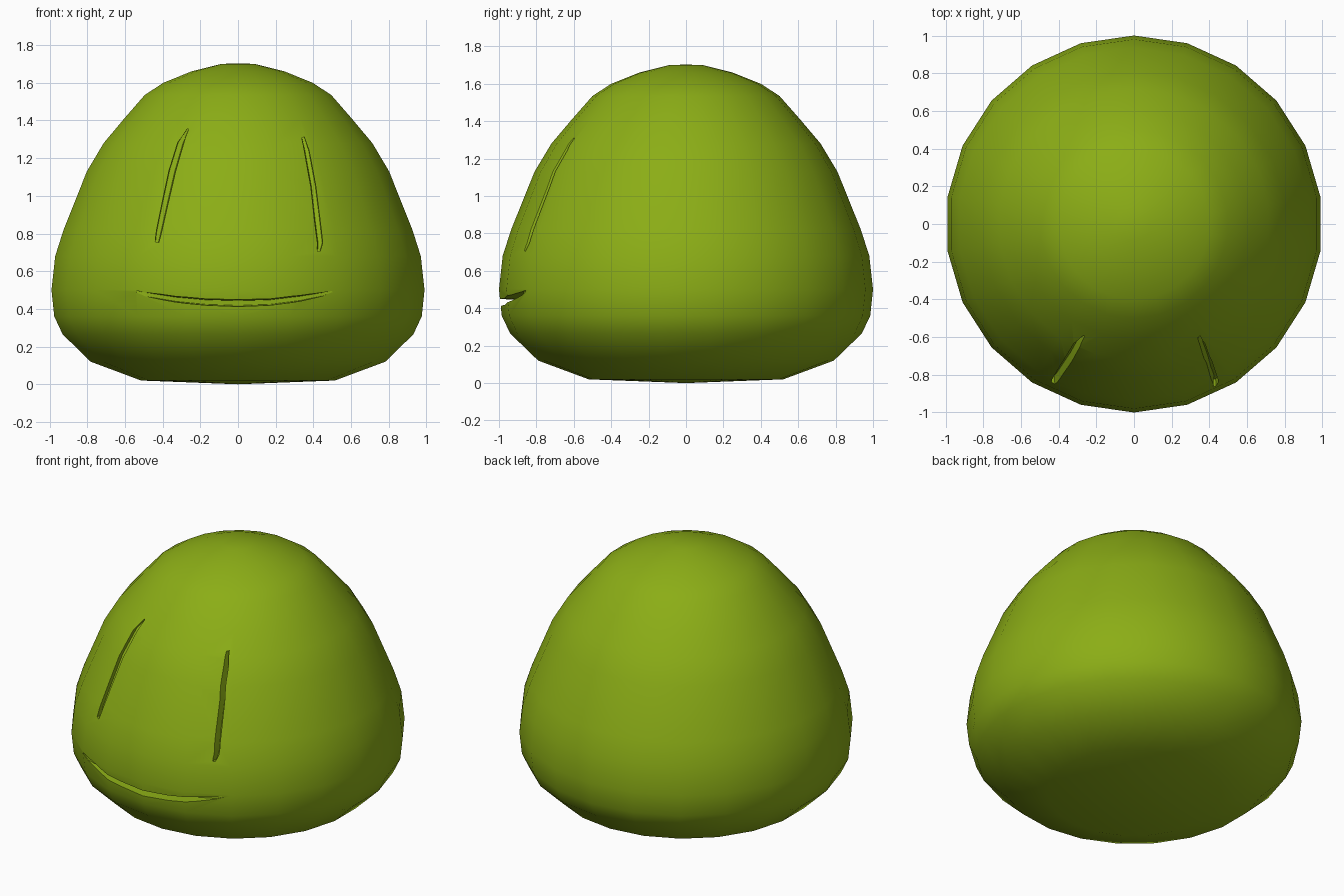
import bpy, bmesh, math
from mathutils import Vector

if "Cube" in bpy.data.objects:
    bpy.data.objects.remove(bpy.data.objects["Cube"])

SIDES = 22
PROFILE = [(0.52, 0.02), (0.79, 0.12), (0.94, 0.265), (0.985, 0.36), (1.0, 0.5),
           (0.98, 0.68), (0.935, 0.82), (0.81, 1.13), (0.72, 1.28), (0.61, 1.41),
           (0.50, 1.535), (0.40, 1.60), (0.25, 1.66), (0.09, 1.70)]

mat = bpy.data.materials.new("green")
mat.diffuse_color = (0.26, 0.42, 0.008, 1)
mat.use_nodes = True
mat.node_tree.nodes["Principled BSDF"].inputs["Base Color"].default_value = mat.diffuse_color


def make_object(name, bm):
    bmesh.ops.recalc_face_normals(bm, faces=bm.faces)
    mesh = bpy.data.meshes.new(name)
    bm.to_mesh(mesh)
    bm.free()
    ob = bpy.data.objects.new(name, mesh)
    bpy.context.collection.objects.link(ob)
    mesh.materials.append(mat)
    return ob


def bridge(bm, a, b):
    for i in range(len(a)):
        j = (i + 1) % len(a)
        bm.faces.new((a[i], a[j], b[j], b[i]))


def surface_y(x, z):
    for (r0, z0), (r1, z1) in zip(PROFILE, PROFILE[1:]):
        if z0 <= z <= z1:
            r = r0 + (r1 - r0) * (z - z0) / (z1 - z0)
            return -math.sqrt(r * r - x * x)


def groove_cutter(name, path, depth, floor=None):
    """Sweep a tapered section along (x, z, half width) points on the front."""
    bm = bmesh.new()
    rings = []
    for i, (x, z, w) in enumerate(path):
        p, q = path[max(i - 1, 0)], path[min(i + 1, len(path) - 1)]
        t = Vector((q[0] - p[0], q[1] - p[1])).normalized()
        y = surface_y(x, z)
        inner = y + depth if floor is None else max(y + 0.01, floor)
        section = [(w * 1.2, y - 0.06), (-w * 1.2, y - 0.06),
                   (-w * 0.7, inner), (w * 0.7, inner)]
        rings.append([bm.verts.new((x - t.y * s, d, z + t.x * s)) for s, d in section])
    for a, b in zip(rings, rings[1:]):
        bridge(bm, a, b)
    bm.faces.new(rings[0])
    bm.faces.new(rings[-1])
    bmesh.ops.triangulate(bm, faces=bm.faces)
    ob = make_object(name, bm)
    ob.hide_render = True
    return ob


# Body: rounded dome
bm = bmesh.new()
rings = []
for r, z in PROFILE:
    angles = [math.pi / 2 + 2 * math.pi * i / SIDES for i in range(SIDES)]
    rings.append([bm.verts.new((r * math.cos(a), r * math.sin(a), z)) for a in angles])
for a, b in zip(rings, rings[1:]):
    bridge(bm, a, b)
for ring, z in ((rings[0], 0.0), (rings[-1], 1.703)):
    c = bm.verts.new((0, 0, z))
    for i in range(SIDES):
        bm.faces.new((ring[i], ring[(i + 1) % SIDES], c))
body = make_object("body", bm)

# Carved face: two slit eyes and a shallow smile
cutters = [
    groove_cutter("left_eye_cutter", [
        (-0.265, 1.355, 0.004), (-0.305, 1.28, 0.018), (-0.35, 1.13, 0.02),
        (-0.39, 0.95, 0.018), (-0.42, 0.81, 0.016), (-0.43, 0.755, 0.011)], 0.05),
    groove_cutter("right_eye_cutter", [
        (0.345, 1.31, 0.008), (0.365, 1.24, 0.014), (0.40, 1.05, 0.015),
        (0.42, 0.88, 0.017), (0.436, 0.75, 0.016), (0.428, 0.705, 0.008)], 0.05),
    groove_cutter("mouth_cutter", [
        (-0.54, 0.492, 0.006), (-0.49, 0.477, 0.014), (-0.33, 0.451, 0.016),
        (-0.17, 0.436, 0.017), (0, 0.431, 0.018), (0.17, 0.436, 0.017),
        (0.33, 0.456, 0.016), (0.45, 0.478, 0.012), (0.50, 0.492, 0.005)], 0, -0.87),
]

bpy.context.view_layer.objects.active = body
for cutter in cutters:
    mod = body.modifiers.new("carve", 'BOOLEAN')
    mod.operation = 'DIFFERENCE'
    mod.solver = 'EXACT'
    mod.object = cutter
    bpy.ops.object.modifier_apply(modifier=mod.name)
for cutter in cutters:
    bpy.data.objects.remove(cutter)

# Smooth skin, crisp groove edges
bpy.ops.object.select_all(action='DESELECT')
body.select_set(True)
bpy.ops.object.shade_smooth_by_angle(angle=math.radians(40))
